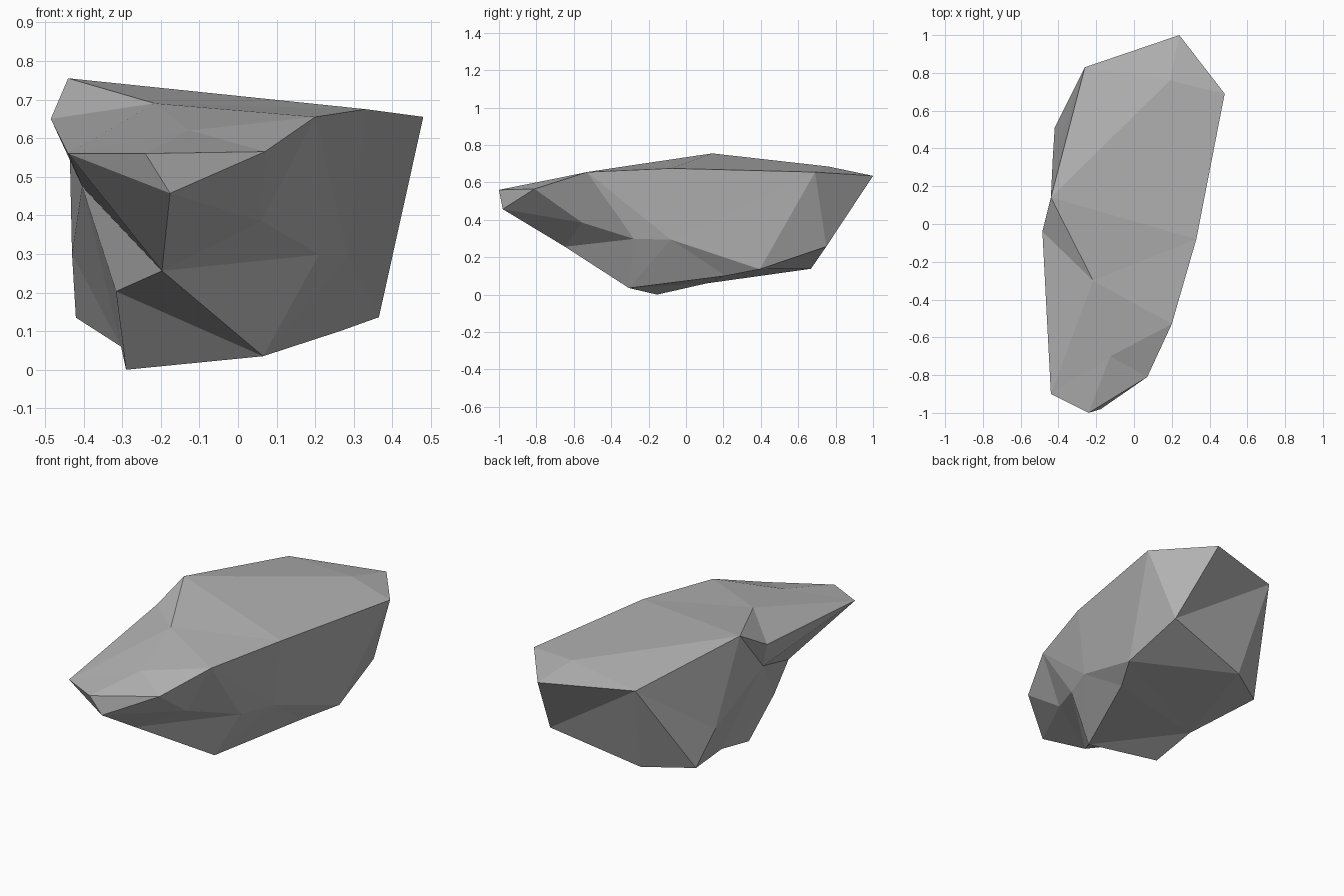
import bpy
import bmesh

default_cube = bpy.data.objects.get("Cube")
if default_cube:
    bpy.data.objects.remove(default_cube, do_unlink=True)


def flat_material(name, rgb):
    material = bpy.data.materials.new(name)
    material.use_nodes = True
    colour = (*rgb, 1)
    material.diffuse_color = colour
    shader = material.node_tree.nodes["Principled BSDF"]
    shader.inputs["Base Color"].default_value = colour
    shader.inputs["Roughness"].default_value = 0.9
    return material


# Corners of the flat top's rim
rim = {
    "A": (-.26, .83, .655), "B": (.24, 1, .635), "C": (.48, .69, .655),
    "D": (.33, -.08, .675), "E": (.2, -.53, .655), "F": (.07, -.81, .565),
    "G": (-.24, -1, .56), "I": (-.44, -.9, .56), "J": (-.485, -.04, .65),
    "K": (-.44, .14, .755),
}

# Corners inside the top surface
crown = {
    "P": (.19, .76, .685), "L": (-.216, -.3, .69), "M": (-.125, -.7, .62),
}

# Corners of the sloping flanks and the overhanging nose
flank = {
    "H": (-.176, -.98, .457), "a": (-.197, -.647, .256),
    "b": (-.316, -.347, .203), "c": (-.404, -.12, .475),
    "d": (.21, -.278, .298), "e": (.285, -.08, .294),
    "f": (.062, -.556, .385), "h": (-.43, .35, .3), "W": (.335, .75, .257),
}

# Corners of the underside
keel = {
    "Q": (.065, -.305, .035), "R": (-.29, -.155, 0), "S": (-.303, .11, .06),
    "N": (-.42, .51, .135), "T": (-.18, .668, .138),
    "U": (.365, .395, .136), "V": (.264, .21, .1),
}

# Each facet fan is a hub corner followed by the rim it spreads to;
# a rim that returns to its first corner makes a closed fan.
top_fans = ["P AKDCBA", "L KDEMIJK", "M IGFE"]
nose_fans = ["H IGFfaI", "f FEda"]
flank_fans = ["c IabShKJI", "E Ded", "C eD", "C WB", "W BAT", "A hK"]
under_fans = ["Q abRSVeda", "U VeCWTSV", "N ATShA", "b SR"]


def build_rock(name, corners, fans, material):
    bm = bmesh.new()
    verts = {key: bm.verts.new(point) for key, point in corners.items()}
    for fan in fans:
        hub, edge = fan.split()
        for first, second in zip(edge, edge[1:]):
            bm.faces.new([verts[hub], verts[first], verts[second]])
    bmesh.ops.recalc_face_normals(bm, faces=bm.faces)
    mesh = bpy.data.meshes.new(name)
    bm.to_mesh(mesh)
    bm.free()
    mesh.materials.append(material)
    rock = bpy.data.objects.new(name, mesh)
    bpy.context.collection.objects.link(rock)
    return rock


# Faceted boulder with flat shading
stone_grey = flat_material("stone grey", (.45, .45, .45))
build_rock(
    "boulder",
    {**rim, **crown, **flank, **keel},
    top_fans + nose_fans + flank_fans + under_fans,
    stone_grey,
)
